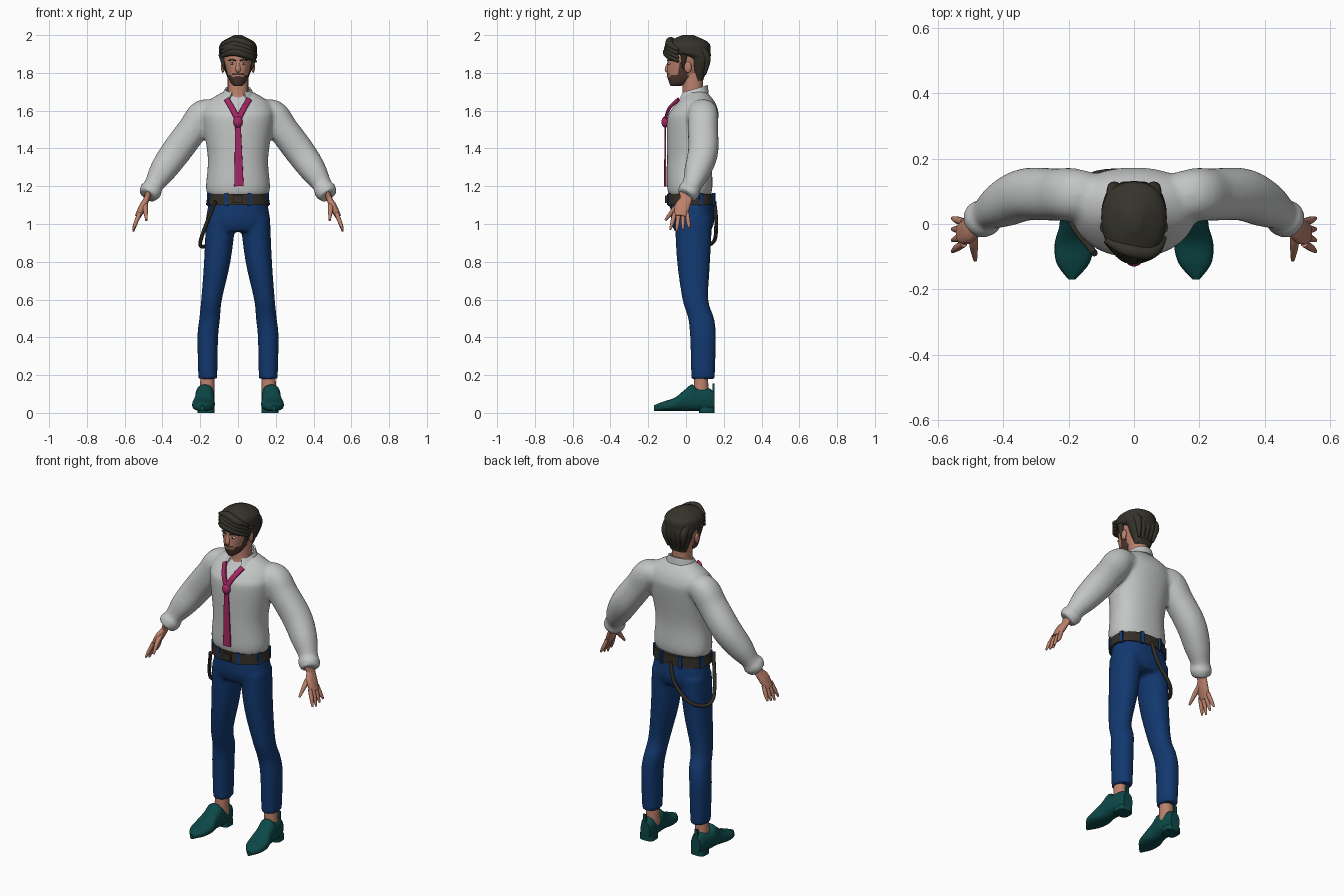
import bpy, bmesh, math
from mathutils import Vector

if "Cube" in bpy.data.objects:
    bpy.data.objects.remove(bpy.data.objects["Cube"], do_unlink=True)


def material(name, red, green, blue):
    mat = bpy.data.materials.new(name)
    mat.use_nodes = True
    mat.diffuse_color = (red, green, blue, 1)
    for node in mat.node_tree.nodes:
        if node.type == 'BSDF_PRINCIPLED':
            node.inputs["Base Color"].default_value = mat.diffuse_color
    return mat


SHIRT = material("shirt_white", .55, .56, .56)
DENIM = material("denim_blue", .006, .04, .16)
PINK = material("tie_pink", .38, .02, .13)
TEAL = material("shoe_teal", .004, .065, .065)
HAIR = material("hair_dark", .036, .033, .024)
SKIN = material("skin", .5, .22, .15)
LEATHER = material("belt_leather", .034, .028, .02)
BEARD = material("beard_brown", .08, .04, .03)
EYE = material("eye_white", .6, .58, .55)
X, Y, Z = Vector((1, 0, 0)), Vector((0, 1, 0)), Vector((0, 0, 1))
SIDES = {"left": 1, "right": -1}


def smooth_path(rings, steps):
    """Interpolate all ring values with a Catmull-Rom spline."""
    path = []
    last = len(rings) - 1
    for i in range(last):
        before, start, end, after = (rings[max(0, min(last, i + k))] for k in (-1, 0, 1, 2))
        for step in range(steps):
            t = step / steps
            path.append([q + t * (r - p + t * (2 * p - 5 * q + 4 * r - w + t * (3 * (q - r) + w - p))) / 2
                         for p, q, r, w in zip(before, start, end, after)])
    return path + [list(rings[last])]


def add_loft(bm, points, axis=None, up=Y, sides=24, power=2.2, flat=1, steps=6):
    """Skin superellipse sections (x, y, z, width, front depth, back depth) along a path."""
    rings = [p if len(p) > 4 else (*p, p[3] * flat, p[3] * flat) for p in points]
    path = smooth_path(rings, steps)
    loops = []
    for i, (x, y, z, width, front, back) in enumerate(path):
        before, after = path[max(i - 1, 0)], path[min(i + 1, len(path) - 1)]
        tangent = axis or (Vector(after[:3]) - Vector(before[:3])).normalized()
        deep = (up - tangent * up.dot(tangent)).normalized()
        across = tangent.cross(deep)
        loop = []
        for k in range(sides):
            angle = math.tau * k / sides
            c, s = (math.copysign(abs(value) ** (2 / power), value)
                    for value in (math.cos(angle), math.sin(angle)))
            depth = back if s > 0 else front
            loop.append(bm.verts.new(Vector((x, y, z)) + across * c * width + deep * s * depth))
        loops.append(loop)
    for low, high in zip(loops, loops[1:]):
        for k in range(sides):
            bm.faces.new((low[k - 1], low[k], high[k], high[k - 1]))
    bm.faces.new(loops[0])
    bm.faces.new(loops[-1])


def finish(bm, name, *mats, voxel=0, thick=0):
    """Turn a bmesh into a shaded object, optionally blended or thickened."""
    bmesh.ops.recalc_face_normals(bm, faces=bm.faces)
    mesh = bpy.data.meshes.new(name)
    bm.to_mesh(mesh)
    bm.free()
    for mat in mats:
        mesh.materials.append(mat)
    ob = bpy.data.objects.new(name, mesh)
    bpy.context.collection.objects.link(ob)
    bpy.ops.object.select_all(action='DESELECT')
    ob.select_set(True)
    bpy.context.view_layer.objects.active = ob
    if voxel:
        blend = ob.modifiers.new("blend", 'REMESH')
        blend.mode, blend.voxel_size = 'VOXEL', voxel
        ob.modifiers.new("soften", 'SMOOTH').iterations = 8
    if thick:
        ob.modifiers.new("thickness", 'SOLIDIFY').thickness = thick
    for modifier in list(ob.modifiers):
        bpy.ops.object.modifier_apply(modifier=modifier.name)
    bpy.ops.object.shade_smooth_by_angle(angle=.8)
    return ob


def loft(name, points, mat, **options):
    bm = bmesh.new()
    add_loft(bm, points, **options)
    finish(bm, name, mat)


def column(*rows, middle=.55):
    """Upright sections from rows of height, half width, front y and back y."""
    rings = []
    for height, width, front, back in rows:
        centre = front + (back - front) * middle
        rings.append((0, centre, height, width, centre - front, back - centre))
    return rings


def flip(side, *points):
    return [(x * side, *rest) for x, *rest in points]


def box(name, location, size, mat, turn=0):
    bm = bmesh.new()
    bmesh.ops.create_cube(bm, size=1)
    ob = finish(bm, name, mat)
    ob.location, ob.scale, ob.rotation_euler.z = location, size, turn


def ball(name, location, size, mat):
    bm = bmesh.new()
    bmesh.ops.create_uvsphere(bm, u_segments=16, v_segments=10, radius=1)
    ob = finish(bm, name, mat)
    ob.location, ob.scale = location, size


# Shirt: torso and sleeves blended into one surface
shirt = bmesh.new()
add_loft(shirt, column((1.15, .16, -.09, .13), (1.2, .17, -.1, .14), (1.35, .16, -.1, .14),
                       (1.55, .19, -.1, .17), (1.6, .19, -.08, .17), (1.65, .16, -.04, .15),
                       (1.7, .08, 0, .11)), axis=Z, sides=40)
# Trousers: hips and legs blended together
trousers = bmesh.new()
add_loft(trousers, column((1.14, .15, -.08, .14), (1.02, .17, -.08, .15), (.96, .16, -.06, .13)),
         axis=Z, sides=40)
for side in SIDES.values():
    add_loft(shirt, flip(side, (.1, .09, 1.58, .06), (.18, .09, 1.58, .08), (.24, .09, 1.5, .08),
                         (.33, .09, 1.38, .08), (.4, .06, 1.28, .07), (.45, .03, 1.2, .05),
                         (.46, .02, 1.18, .06), (.48, 0, 1.15, .05)))
    add_loft(trousers, flip(side, (.09, .04, 1.03, .08), (.11, .04, .8, .07), (.14, .05, .6, .055),
                            (.15, .08, .5, .055), (.16, .09, .4, .055), (.16, .09, .18, .05)),
             axis=Z, flat=1.25)
finish(shirt, "shirt", SHIRT, voxel=.01)
finish(trousers, "trousers", DENIM, voxel=.01)

# Folded collar, open at the front with two points
collar = bmesh.new()
rows = []
for k in range(-16, 17):
    angle = math.radians(9.5 * k)
    sine, cosine = math.sin(angle), math.cos(angle)
    tip = abs(k / 16) ** 6
    top = 1.715 + .02 * cosine
    lower_x = .09 * sine + math.copysign(.02 * tip, k)
    rows.append([collar.verts.new((.07 * sine, .045 + .07 * cosine, top)),
                 collar.verts.new((lower_x, .04 + .08 * cosine - .02 * tip, top - .04 - .03 * tip))])
for (top, low), (next_top, next_low) in zip(rows, rows[1:]):
    collar.faces.new((top, next_top, next_low, low))
finish(collar, "collar", SHIRT, thick=.01)

# Tie: neck bands, knot and hanging blade
for name, side in SIDES.items():
    loft(name + "_tie_band", flip(side, (.06, -.04, 1.66, .015), (.03, -.09, 1.61, .015),
                                  (0, -.11, 1.55, .015)), PINK, sides=12, power=3, flat=.5)
ball("tie_knot", (0, -.11, 1.54), (.025, .02, .03), PINK)
loft("tie_blade", [(0, -.11, 1.52, .015), (.005, -.11, 1.2, .025)], PINK, power=5, flat=.25)

# Belt with buckle, loops and a hanging strap
loft("belt", column((1.1, .17, -.1, .15), (1.16, .16, -.1, .15)), LEATHER, axis=Z, sides=48)
box("buckle", (0, -.1, 1.13), (.05, .02, .04), LEATHER)
for k in range(8):
    angle = math.tau * (k + .5) / 8
    box(f"belt_loop_{k}", (.165 * math.cos(angle), .03 + .125 * math.sin(angle), 1.13),
        (.02, .015, .07), DENIM, angle + math.pi / 2)
loft("hanging_strap", [(0, .15, 1.12, .01), (-.04, .16, 1, .01), (-.14, .14, .9, .01),
                       (-.2, .03, .9, .01), (-.12, -.09, 1.12, .01)],
     LEATHER, up=X, sides=10, steps=10)

for name, side in SIDES.items():
    # Ankle and shoe; the foot turns slightly outward
    loft(name + "_ankle", flip(side, (.16, .08, .25, .035), (.165, .08, .08, .04)), SKIN, axis=Z)
    shoe = []
    for y, width, top in ((.15, .03, .11), (.12, .04, .13), (.06, .05, .13), (.03, .05, .15),
                          (-.01, .05, .12), (-.06, .06, .08), (-.12, .05, .06), (-.17, .01, .04)):
        half = top / 2 - .005
        shoe.append((.178 - .07 * y, y, half + .01, width, half, half))
    loft(name + "_shoe", flip(side, *shoe), TEAL, axis=Y, up=Z, power=2.5)
    loft(name + "_heel", flip(side, (.17, .11, 0, .045), (.17, .11, .03, .045)), TEAL,
         axis=Z, power=3.5, flat=.9)
    box(name + "_pull_tab", (.17 * side, .145, .13), (.02, .01, .05), TEAL)

    # Hand with four fingers and a thumb
    hand = bmesh.new()
    add_loft(hand, flip(side, (.47, 0, 1.17, .018), (.485, 0, 1.13, .016), (.505, -.02, 1.09, .02),
                        (.53, -.03, 1.04, .016)), flat=2)
    for k in range(4):
        base, spread = .022 * k - .06, .012 * (k - 2)
        curl = .01 * abs(k - 1)
        add_loft(hand, flip(side, (.52, base, 1.06, .011), (.54, base + spread / 2, 1.01, .011),
                            (.555, base + spread, .96 + curl, .005)), sides=10)
    add_loft(hand, flip(side, (.49, -.01, 1.12, .014), (.49, -.06, 1.08, .014),
                        (.485, -.11, 1.02, .006)), up=X, sides=10)
    finish(hand, name + "_hand", SKIN)

    # Ear, eye and brow
    ball(name + "_ear", (.08 * side, .01, 1.83), (.01, .02, .03), SKIN)
    ball(name + "_eye", (.03 * side, -.088, 1.85), (.013, .008, .007), EYE)
    ball(name + "_iris", (.03 * side, -.095, 1.85), (.005, .003, .006), HAIR)
    loft(name + "_brow", flip(side, (.01, -.096, 1.864, .004), (.03, -.092, 1.87, .005),
                              (.055, -.075, 1.864, .002)), HAIR, sides=8)

# Neck, head and bearded jaw
loft("neck", [(0, .02, 1.62, .06), (0, .035, 1.69, .055), (0, .035, 1.8, .055)], SKIN, axis=Z)
head = bmesh.new()
add_loft(head, column((1.73, .02, -.08, -.03), (1.75, .04, -.09, .02), (1.8, .06, -.1, .08),
                      (1.9, .08, -.09, .11), (1.97, .05, -.05, .08)), axis=Z, sides=48, steps=14)
for face in head.faces:
    x, y, z = face.calc_center_median()
    jaw = y < .01 and (z < 1.776 or abs(x) > .036 and z < 1.79)
    sideburn = -.04 < y < .01 and z < 1.86
    moustache = abs(x) < .03 and y < -.06 and 1.79 < z < 1.802
    face.material_index = int(jaw or sideburn or moustache)
finish(head, "head", SKIN, BEARD)
loft("nose", [(0, -.09, 1.86, .007), (0, -.103, 1.82, .013), (0, -.095, 1.806, .01)], SKIN, flat=.75)
loft("lips", [(-.02, -.091, 1.783, .003), (0, -.097, 1.783, .005), (.02, -.091, 1.783, .003)], SKIN)

# Hair: cap, fringe swept sideways, locks combed back, sideburns
hair = bmesh.new()
add_loft(hair, column((1.76, .05, .05, .09), (1.84, .08, .02, .12), (1.88, .09, 0, .13),
                      (1.91, .1, -.1, .13), (1.96, .09, -.1, .12), (2, .02, -.02, .04)),
         axis=Z, sides=36)
for k in range(4):
    rise = .02 * k
    add_loft(hair, [(-.085, -.05, 1.89 + rise, .01), (-.02, rise / 3 - .1, 1.91 + rise, .02),
                    (.055, -.085, 1.89 + rise, .02), (.095, -.04, 1.86 + rise, .006)], sides=12)
for k in range(-2, 3):
    x = .03 * k
    crown = 1.974 - 6 * x * x
    add_loft(hair, [(x, -.06, crown - .02, .015), (x, .02, crown, .023), (x, .085, crown - .035, .024),
                    (x, .11, 1.87, .02), (x * .8, .1, 1.79, .006)], up=X, sides=12)
for side in SIDES.values():
    add_loft(hair, flip(side, (.085, -.01, 1.9, .02), (.075, -.015, 1.82, .004)), sides=10)
finish(hair, "hair", HAIR)
